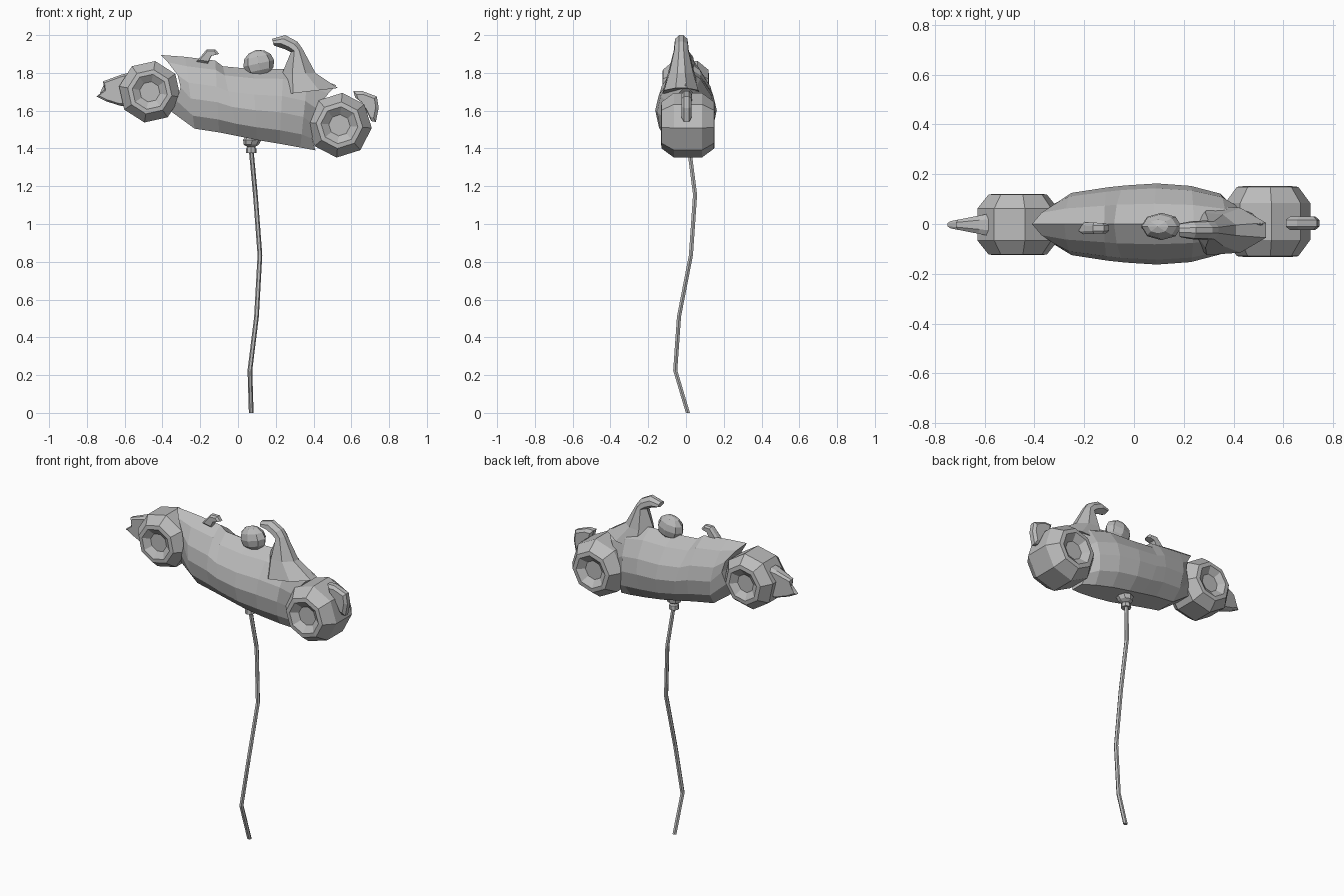
import bpy, bmesh, math
from mathutils import Vector

cube = bpy.data.objects.get("Cube")
if cube:
    bpy.data.objects.remove(cube, do_unlink=True)

grey = bpy.data.materials.new("balloon grey")
grey.use_nodes = True
COLOUR = (0.5, 0.5, 0.5, 1)
grey.diffuse_color = COLOUR
grey.node_tree.nodes["Principled BSDF"].inputs["Base Color"].default_value = COLOUR


def loft(name, rings):
    """Skin closed rings of equal length and cap both ends."""
    bm = bmesh.new()
    rows = [[bm.verts.new(p) for p in ring] for ring in rings]
    n = len(rows[0])
    for a, b in zip(rows, rows[1:]):
        for i in range(n):
            j = (i + 1) % n
            bm.faces.new((a[i], a[j], b[j], b[i]))
    caps = [bm.faces.new(rows[0]), bm.faces.new(rows[-1])]
    bmesh.ops.triangulate(bm, faces=caps)
    bmesh.ops.recalc_face_normals(bm, faces=bm.faces)
    mesh = bpy.data.meshes.new(name)
    bm.to_mesh(mesh)
    bm.free()
    mesh.materials.append(grey)
    obj = bpy.data.objects.new(name, mesh)
    bpy.context.collection.objects.link(obj)
    return obj


def plate(name, outline, y, thick_left, thick_right, inset=0.75):
    """Puffy plate from an x-z outline; half thickness varies along x."""
    xs = [p[0] for p in outline]
    lo, hi = min(xs), max(xs)
    cx, cz = (sum(c) / len(outline) for c in zip(*outline))
    rings = []
    for side, s in ((-1, inset), (-0.5, 1), (0.5, 1), (1, inset)):
        ring = []
        for x, z in outline:
            x, z = cx + (x - cx) * s, cz + (z - cz) * s
            t = thick_left + (thick_right - thick_left) * (x - lo) / (hi - lo)
            ring.append((x, y + side * t, z))
        rings.append(ring)
    return loft(name, rings)


def wheel(name, x, y, z, radius, half, turn):
    """Eight-sided drum with bevelled shoulders and dished hubs."""
    outer = [(0.33, 0.78), (0.57, 1), (0.72, 0.98), (1, 0.52)]
    profile = [(r, -h) for r, h in outer] + [(r, h) for r, h in reversed(outer)]
    rings = []
    for r, h in profile:
        angles = [math.radians(turn + 45 * k) for k in range(8)]
        rings.append([(x + radius * r * math.cos(a), y + half * h,
                       z + radius * r * math.sin(a)) for a in angles])
    return loft(name, rings)


# Car body: top point, bottom point, half width, wheel-arch recess
half_section = [(0, 0), (0.5, 0.13), (0.88, 0.36), (1, 0.58), (0.88, 0.82), (0.5, 1)]
section = half_section + [(-w, t) for w, t in reversed(half_section[1:])]
stations = [
    ((-0.41, 1.895), (-0.36, 1.60), 0.09, 0.08),
    ((-0.28, 1.885), (-0.23, 1.505), 0.125, 0),
    ((-0.12, 1.865), (-0.10, 1.485), 0.147, 0),
    ((-0.08, 1.835), (0.0, 1.465), 0.155, 0),
    ((0.08, 1.82), (0.1, 1.445), 0.163, 0),
    ((0.24, 1.82), (0.22, 1.425), 0.153, 0),
    ((0.37, 1.79), (0.33, 1.405), 0.122, 0),
    ((0.52, 1.735), (0.41, 1.39), 0.08, -0.07),
]
body = []
for top, bottom, width, recess in stations:
    top, bottom = Vector(top), Vector(bottom)
    ring = []
    for w, t in section:
        p = top.lerp(bottom, t)
        ring.append((p.x + recess * math.sin(math.pi * t), w * width, p.y))
    body.append(ring)
loft("car_body", body)

# Tail fin with a lip hooked forward: front point, back point, half width
fin_stations = [
    ((0.19, 1.68), (0.53, 1.72), 0.10),
    ((0.235, 1.80), (0.41, 1.80), 0.07),
    ((0.28, 1.91), (0.34, 1.93), 0.04),
    ((0.25, 1.925), (0.315, 1.965), 0.038),
    ((0.22, 1.935), (0.25, 2.0), 0.036),
    ((0.19, 1.945), (0.18, 1.98), 0.028),
]
fin = []
for front, back, width in fin_stations:
    front, back = Vector(front), Vector(back)
    ring = []
    for t, w in ((0, 0), (0.3, 1), (0.7, 0.9), (1, 0.3), (1, -0.3), (0.7, -0.9), (0.3, -1)):
        p = front.lerp(back, t)
        ring.append((p.x, -0.025 + w * width, p.y))
    fin.append(ring)
loft("tail_fin", fin)

# Wheels
wheel("front_wheel", -0.467, -0.002, 1.70, 0.165, 0.123, 35)
wheel("rear_wheel", 0.537, 0.01, 1.523, 0.172, 0.142, 40)

# Nose wing, tail wing and windscreen
plate("nose_wing", [(-0.58, 1.80), (-0.62, 1.79), (-0.715, 1.755), (-0.705, 1.71),
                    (-0.75, 1.675), (-0.70, 1.65), (-0.62, 1.625), (-0.58, 1.625)],
      -0.003, 0.012, 0.045, 0.85)
plate("tail_wing", [(0.61, 1.705), (0.655, 1.705), (0.735, 1.675), (0.745, 1.615),
                    (0.73, 1.54), (0.705, 1.545), (0.685, 1.59), (0.66, 1.64), (0.62, 1.67)],
      0.003, 0.028, 0.026)
plate("windscreen", [(-0.22, 1.86), (-0.165, 1.925), (-0.12, 1.925), (-0.10, 1.90),
                     (-0.14, 1.89), (-0.16, 1.85)], -0.017, 0.025, 0.02)

# Driver head
bpy.ops.mesh.primitive_uv_sphere_add(segments=8, ring_count=6, location=(0.11, -0.01, 1.85))
head = bpy.context.object
head.name = "driver_head"
head.scale = (0.083, 0.055, 0.072)
head.rotation_euler.y = math.radians(-12)
head.data.materials.append(grey)


def tube(name, path, sides):
    """Horizontal rings along points given as x, y, z, radius."""
    rings = [[(x + r * math.cos(math.tau * k / sides), y + r * math.sin(math.tau * k / sides), z)
              for k in range(sides)] for x, y, z, r in path]
    return loft(name, rings)


# Knot and string
tube("knot", [(0.07, 0.015, 1.375, 0.029), (0.07, 0.015, 1.40, 0.027),
              (0.07, 0.013, 1.408, 0.02), (0.07, 0.012, 1.42, 0.04),
              (0.075, 0.01, 1.445, 0.048), (0.075, 0.01, 1.47, 0.03)], 8)
R = 0.0125
tube("string", [(0.07, 0.01, 0, R), (0.063, -0.057, 0.225, R), (0.098, -0.037, 0.51, R),
                (0.116, 0.026, 0.835, R), (0.092, 0.048, 1.155, R), (0.07, 0.018, 1.39, R)], 6)
